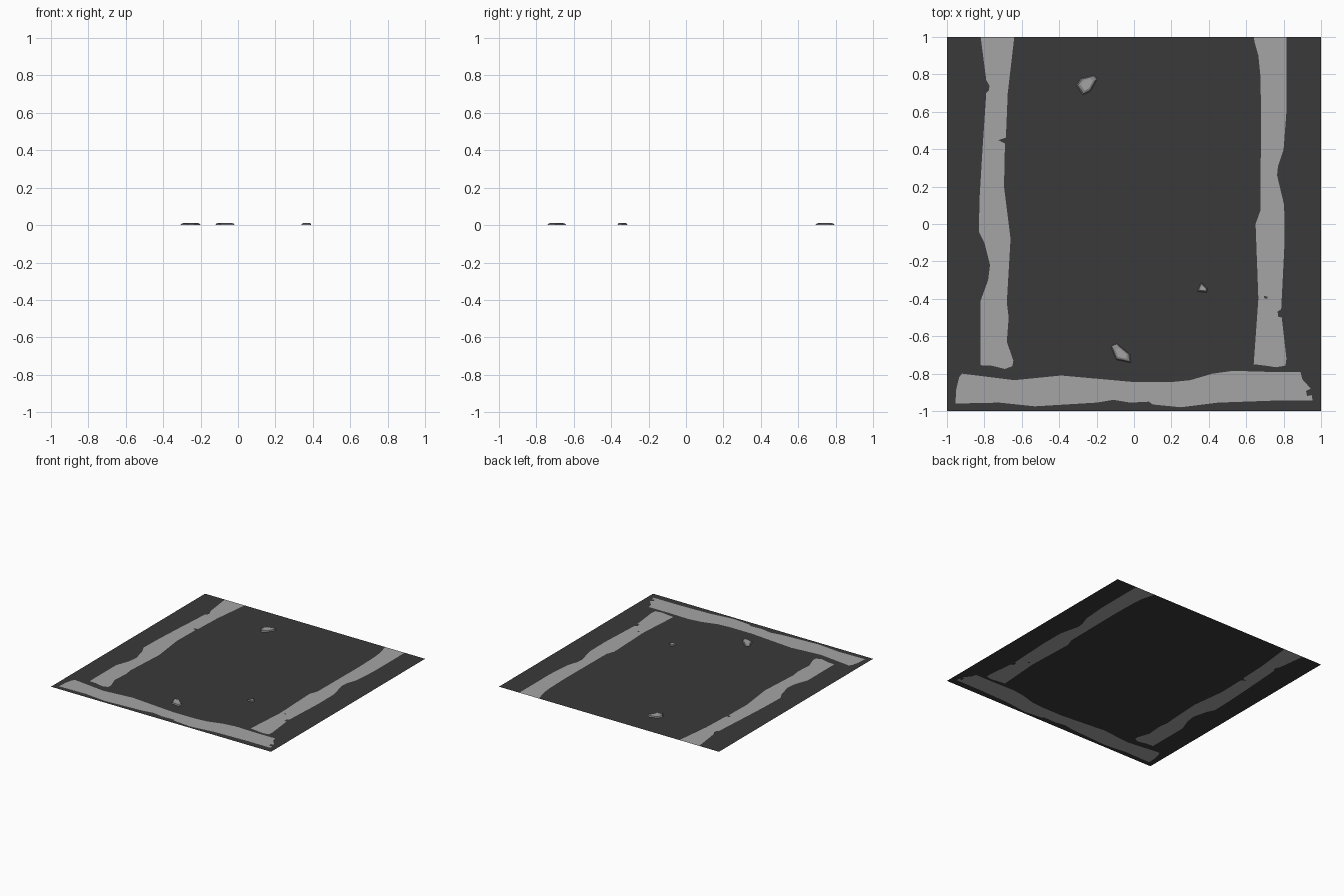
import bpy, bmesh
from mathutils import Vector
from mathutils.geometry import delaunay_2d_cdt

if "Cube" in bpy.data.objects:
    bpy.data.objects.remove(bpy.data.objects["Cube"])


def material(name, v):
    m = bpy.data.materials.new(name)
    m.diffuse_color = (v, v, v, 1)
    m.use_nodes = True
    m.node_tree.nodes["Principled BSDF"].inputs["Base Color"].default_value = m.diffuse_color
    return m


ASPHALT = material("asphalt dark grey", 0.042)
PAINT = material("worn paint light grey", 0.376)
STONE = material("stone grey", 0.26)
STONE_TOP = material("stone top light grey", 0.37)


def add_object(name, verts, faces, mats):
    me = bpy.data.meshes.new(name)
    me.from_pydata(verts, [], faces)
    for m in mats:
        me.materials.append(m)
    ob = bpy.data.objects.new(name, me)
    bpy.context.collection.objects.link(ob)
    return ob


# Worn line outlines (x, y)
left_line = [
    (-.82, 1), (-.79, .77), (-.773, .74), (-.775, .715), (-.79, .70),
    (-.81, .4), (-.825, .15), (-.83, -.04), (-.80, -.10), (-.77, -.22),
    (-.78, -.30), (-.82, -.41), (-.82, -.755), (-.76, -.758), (-.69, -.775),
    (-.65, -.76), (-.645, -.73), (-.68, -.63), (-.67, -.5), (-.68, -.42),
    (-.66, -.08), (-.695, .2), (-.69, .43), (-.725, .448), (-.685, .462),
    (-.675, .7), (-.64, 1)]
right_line = [
    (.64, 1), (.645, .97), (.665, .9), (.675, .8), (.68, .6), (.675, .07),
    (.65, 0), (.665, -.4), (.64, -.75), (.70, -.757), (.76, -.766),
    (.81, -.757), (.815, -.72), (.79, -.5), (.77, -.495), (.768, -.468),
    (.787, -.455), (.805, -.1), (.803, .1), (.765, .26), (.77, .31),
    (.80, .4), (.815, .6), (.815, 1)]
paint_chip = [(.695, -.385), (.715, -.388), (.712, -.4), (.697, -.397)]
stop_line = [
    (-.955, -.96), (-.95, -.88), (-.935, -.82), (-.92, -.80), (-.64, -.835),
    (-.39, -.81), (0, -.845), (.2, -.845), (.3, -.835), (.42, -.80),
    (.53, -.785), (.7, -.79), (.89, -.79), (.90, -.83), (.945, -.88),
    (.92, -.893), (.925, -.92), (.95, -.915), (.955, -.945), (.73, -.945),
    (.45, -.955), (.25, -.98), (.1, -.965), (.08, -.95), (-.02, -.955),
    (-.11, -.94), (-.2, -.955), (-.53, -.975), (-.72, -.955)]
border = [(-1, -1), (1, -1), (1, 1), (-1, 1)]


def inside(p, poly):
    hit = False
    for (x1, y1), (x2, y2) in zip(poly, poly[1:] + poly[:1]):
        if (y1 > p[1]) != (y2 > p[1]) and p[0] < (x2 - x1) * (p[1] - y1) / (y2 - y1) + x1:
            hit = not hit
    return hit


# Road slab: one flat sheet cut along every outline
pts, edges = [], []
for loop in (border, left_line, right_line, paint_chip, stop_line):
    s, n = len(pts), len(loop)
    pts += [Vector(p) for p in loop]
    edges += [(s + i, s + (i + 1) % n) for i in range(n)]
verts, _, faces, *_ = delaunay_2d_cdt(pts, edges, [], 0, 1e-5)
verts = [(v.x, v.y, 0) for v in verts]
groups = {"road_surface": [], "left_line": [], "right_line": [], "stop_line": []}
for f in faces:
    a, b, c = (Vector(verts[i]) for i in f[:3])
    area = (b - a).cross(c - a).z
    if abs(area) < 1e-9:
        continue
    f = list(f) if area > 0 else list(f)[::-1]
    mid = (a + b + c) / 3
    key = "road_surface"
    if inside(mid, left_line):
        key = "left_line"
    elif inside(mid, right_line) and not inside(mid, paint_chip):
        key = "right_line"
    elif inside(mid, stop_line):
        key = "stop_line"
    groups[key].append(f)
for name, fs in groups.items():
    ob = add_object(name, verts, fs, [ASPHALT if name == "road_surface" else PAINT])
    bm = bmesh.new()
    bm.from_mesh(ob.data)
    bmesh.ops.delete(bm, geom=[v for v in bm.verts if not v.link_faces], context='VERTS')
    bm.to_mesh(ob.data)
    bm.free()


# Flat stones: base outline, shrinking rings and a light cap
def stone(name, outline, height):
    n = len(outline)
    cx = sum(p[0] for p in outline) / n
    cy = sum(p[1] for p in outline) / n
    rings = [(1, 0), (.86, .7), (.58, 1)]
    vs = [(cx + (x - cx) * s, cy + (y - cy) * s, height * z)
          for s, z in rings for x, y in outline]
    fs = [(r * n + i, r * n + (i + 1) % n, (r + 1) * n + (i + 1) % n, (r + 1) * n + i)
          for r in range(2) for i in range(n)]
    fs.append(tuple(range(2 * n, 3 * n)))
    ob = add_object(name, vs, fs, [STONE, STONE_TOP])
    bm = bmesh.new()
    bm.from_mesh(ob.data)
    bmesh.ops.recalc_face_normals(bm, faces=bm.faces)
    top = max(bm.faces, key=lambda f: f.calc_center_median().z)
    if top.normal.z < 0:
        bmesh.ops.reverse_faces(bm, faces=bm.faces)
    top.material_index = 1
    bm.to_mesh(ob.data)
    bm.free()


stone("large_stone", [(-.308, .74), (-.273, .69), (-.233, .71), (-.198, .773),
                      (-.214, .795), (-.283, .778)], .012)
stone("long_stone", [(-.123, -.655), (-.096, -.725), (-.016, -.742),
                     (-.021, -.698), (-.091, -.64)], .012)
stone("small_stone", [(.338, -.36), (.388, -.366), (.392, -.343), (.36, -.312)], .012)
